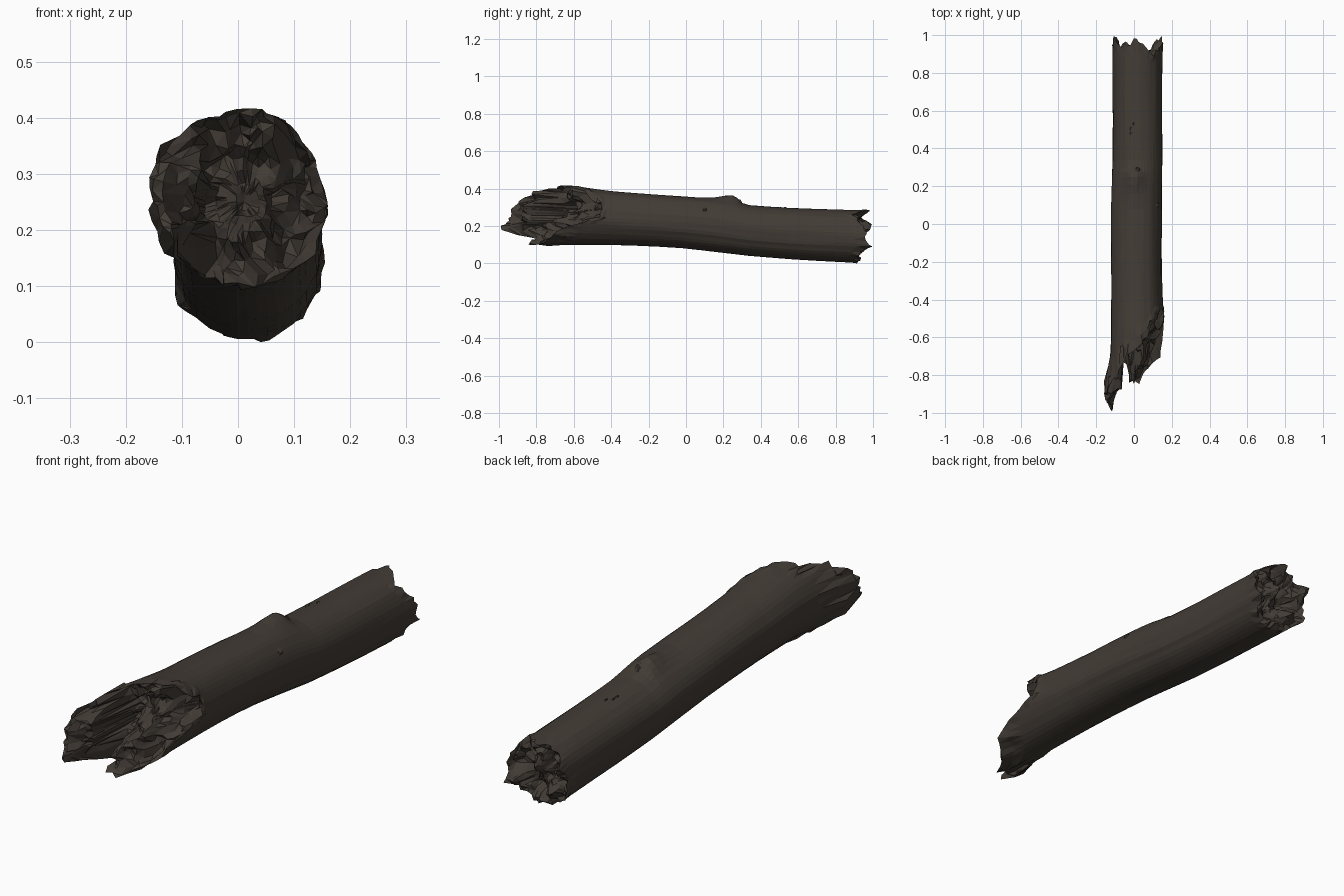
import bpy, bmesh, math, random
from mathutils import Vector, noise

if "Cube" in bpy.data.objects:
    bpy.data.objects.remove(bpy.data.objects["Cube"])

random.seed(4)
N = 48


def lerp_table(tab, v):
    """Piecewise linear lookup; each row is (key, value, ...)."""
    if v <= tab[0][0]:
        return tab[0][1:]
    for a, b in zip(tab, tab[1:]):
        if v <= b[0]:
            f = (v - a[0]) / (b[0] - a[0])
            return [p + (q - p) * f for p, q in zip(a[1:], b[1:])]
    return tab[-1][1:]


# length position: left x, right x, bottom z, top z
PROFILE = [(-1.0, -.135, .155, .135, .36), (-.87, -.165, .155, .10, .41),
           (-.75, -.132, .158, .098, .42), (-.63, -.122, .162, .10, .418),
           (-.4, -.12, .153, .10, .386), (-.2, -.121, .148, .094, .370),
           (0, -.122, .15, .08, .357), (.18, -.117, .15, .058, .343),
           (.35, -.114, .152, .038, .310), (.6, -.113, .149, .018, .294),
           (.9, -.113, .15, .003, .285), (1.0, -.122, .15, .0, .28)]
# angle: y of the broken front rim
FRONT = [(0, -.45), (30, -.44), (50, -.5), (70, -.6), (90, -.64), (110, -.69),
         (130, -.8), (150, -.89), (180, -.92), (200, -.96), (213, -1.0), (222, -.95),
         (232, -.78), (242, -.72), (260, -.83), (278, -.85), (295, -.76),
         (325, -.7), (340, -.6), (360, -.45)]
# angle: y of the broken back rim
BACK = [(0, .97), (25, .95), (50, .89), (75, .95), (92, .99), (110, .94), (130, .95),
        (150, .985), (175, .95), (200, .96), (225, .91), (270, .90), (300, .90),
        (325, .95), (340, .99), (360, .97)]


def bark(k, y):
    """Point on the bark at side k and length y."""
    a = 2 * math.pi * k / N
    x0, x1, z0, z1 = lerp_table(PROFILE, y)
    c, s = math.cos(a), math.sin(a)
    n = noise.noise(Vector((c * 1.6, y * 2.2, s * 1.6))) * .035
    n += noise.noise(Vector((c * 5, y * 1.5 + 7, s * 5))) * .022
    r = 1 + n
    x = (x0 + x1) / 2 + (x1 - x0) / 2 * c * r
    z = (z0 + z1) / 2 + (z1 - z0) / 2 * s * (1 + n * .5)
    # branch scar on the top: slow rise, steep drop
    if s > 0:
        w = .09 if y < .26 else .028
        z += .036 * math.exp(-((y - .26) / w) ** 2 - (x / .05) ** 2)
    return Vector((x, y, z))


def front_depth(x, z):
    """Fracture depth: left slab, lower lump, deep valley, hollow at right."""
    if x < -.062:
        return -.84 + .5 * max(0, z - .3)
    g = -.57 - .24 * math.exp(-((x - .01) / .06) ** 2 - ((z - .16) / .07) ** 2)
    g += .09 * math.exp(-((x - .12) / .05) ** 2 - ((z - .29) / .09) ** 2)
    g -= .08 * math.exp(-((x - .06) / .03) ** 2 - ((z - .24) / .07) ** 2)
    return g


def back_depth(x, z):
    return .90 + .03 * math.sin(x * 40) * math.cos(z * 35)


def rough(p, amt):
    return Vector([noise.noise(p * 19 + Vector((i * 31, 5, 9))) * amt[i] +
                   noise.noise(p * 43 + Vector((3, i * 17, 2))) * amt[i] * .6 for i in range(3)])


bm = bmesh.new()


def bridge(a, b):
    for i in range(N):
        j = (i + 1) % N
        bm.faces.new((a[i], a[j], b[j], b[i]))


def rim(table, k):
    y = lerp_table(table, 360 * k / N)[0]
    return max(-1, min(1, y + random.uniform(-.016, .016)))


front_y = [rim(FRONT, k) for k in range(N)]
back_y = [rim(BACK, k) for k in range(N)]

# bark rings, stretched at both ends to reach the broken rims
START, END = -.38, .83
rows = []
for t in (1, .8, .6, .4, .2):
    rows.append([START + (f - START) * t for f in front_y])
for y in (-.38, -.26, -.14, -.02, .08, .16, .21, .25, .275, .3, .34, .44, .56, .7, .83):
    rows.append([y] * N)
for t in (.5, 1):
    rows.append([END + (b - END) * t for b in back_y])
rings = []
for ri, row in enumerate(rows):
    ring = []
    for k in range(N):
        p = bark(k, row[k])
        if ri in (0, 1, len(rows) - 1):
            d = rough(p, (.012, 0, .012))
            p += d
        ring.append(bm.verts.new(p))
    rings.append(ring)
for a, b in zip(rings, rings[1:]):
    bridge(a, b)


# splintered fracture at an end, as shrinking rings
def fracture(ring, centre, depth, power, amt, flip):
    prev = ring
    for r in (.93, .84, .74, .63, .52, .41, .3, .19, .09):
        cur = []
        for k in range(N):
            o = ring[k].co
            x = centre[0] + (o.x - centre[0]) * r
            z = centre[1] + (o.z - centre[1]) * r
            g = depth(x, z)
            y = g + (o.y - g) * r ** power
            p = Vector((x, y, z))
            f = min(1, r * 2)
            d = rough(Vector((x, y * .4, z)), amt)
            cur.append(bm.verts.new(p + Vector((d.x * f, d.y, d.z * f))))
        bridge(cur, prev) if not flip else bridge(prev, cur)
        prev = cur
    mid = sum((v.co for v in prev), Vector()) / N
    m = bm.verts.new(mid)
    for i in range(N):
        bm.faces.new((prev[i], prev[(i + 1) % N], m))


fracture(rings[0], (.01, .25), front_depth, 3.0, (.022, .075, .022), False)
fracture(rings[-1], (.018, .145), back_depth, 3.0, (.016, .05, .016), True)

bmesh.ops.triangulate(bm, faces=bm.faces[:])
bmesh.ops.recalc_face_normals(bm, faces=bm.faces[:])
for v in bm.verts:
    v.co.z = max(0, v.co.z)
    v.co.y = max(-1, min(1, v.co.y))

wood = bpy.data.materials.new("dark brown bark")
wood.diffuse_color = (.055, .045, .036, 1)
wood.use_nodes = True
wood.node_tree.nodes["Principled BSDF"].inputs["Base Color"].default_value = wood.diffuse_color


def add_object(name, b):
    me = bpy.data.meshes.new(name)
    b.to_mesh(me)
    b.free()
    me.materials.append(wood)
    ob = bpy.data.objects.new(name, me)
    bpy.context.collection.objects.link(ob)
    return ob


add_object("broken_log", bm)


# small knots and bark chips: tilted wedges half sunk in the bark
def chip(name, k, y, size, length):
    p = bark(k, y)
    n = Vector((p.x - .017, 0, p.z - bark(0, y).z)).normalized()
    b = bmesh.new()
    bmesh.ops.create_cone(b, cap_ends=True, segments=5, radius1=size, radius2=size * .55, depth=.016)
    for v in b.verts:
        v.co.y *= length
        if v.co.y > 0:
            v.co.z -= .006
    ob = add_object(name, b)
    ob.location = p - n * .002
    ob.rotation_euler = n.to_track_quat('Z', 'Y').to_euler()


chip("side_knot", 5, .10, .02, 1.2)
chip("top_knot", 12, .285, .018, 1.0)
for i, (k, y) in enumerate(((13, .53), (14, .505), (14, .48))):
    chip("bark_chip_%d" % i, k, y, .014, .7)
